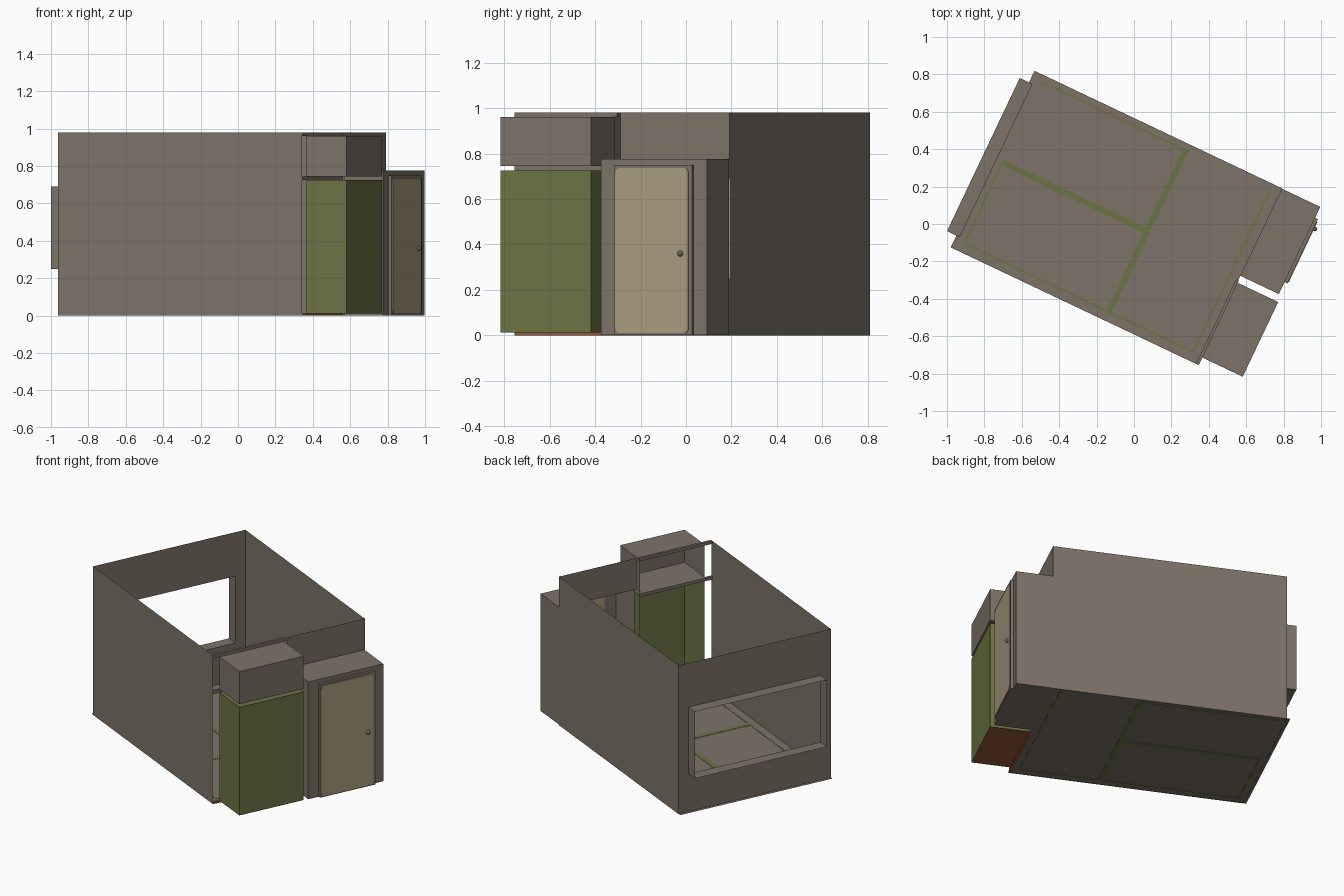
import bpy, bmesh, math
from mathutils import Vector

if "Cube" in bpy.data.objects:
    bpy.data.objects.remove(bpy.data.objects["Cube"])

# Room axes: u runs from window wall to door wall, v from front wall to back wall
ANG = math.radians(25.4)
U = Vector((math.cos(ANG), -math.sin(ANG), 0))
V = Vector((math.sin(ANG), math.cos(ANG), 0))
ORIGIN = Vector((-0.98, -0.125, 0))


def world(p):
    return ORIGIN + U * p[0] + V * p[1] + Vector((0, 0, p[2]))


def material(name, r, g, b):
    lin = [((c / 255 + 0.055) / 1.055) ** 2.4 for c in (r, g, b)]
    m = bpy.data.materials.new(name)
    m.diffuse_color = (*lin, 1)
    m.use_nodes = True
    m.node_tree.nodes["Principled BSDF"].inputs["Base Color"].default_value = m.diffuse_color
    return m


GREY = material("warm_grey", 125, 116, 105)
GREEN = material("olive_green", 108, 117, 69)
CREAM = material("cream_door", 170, 157, 127)
BROWN = material("brown_wood", 150, 90, 58)
METAL = material("knob_grey", 112, 104, 94)


def finish(name, bm, mat):
    for vert in bm.verts:
        vert.co = world(vert.co)
    me = bpy.data.meshes.new(name)
    bm.to_mesh(me)
    bm.free()
    me.materials.append(mat)
    ob = bpy.data.objects.new(name, me)
    bpy.context.collection.objects.link(ob)
    return ob


def box(name, u, v, z, mat, skip="", round_u=0):
    """Box in room axes; skip lists open sides, e.g. '-u +z'."""
    bm = bmesh.new()
    c = {(i, j, k): bm.verts.new((u[i], v[j], z[k]))
         for i in (0, 1) for j in (0, 1) for k in (0, 1)}
    sides = {"-u": "000 001 011 010", "+u": "100 110 111 101",
             "-v": "000 100 101 001", "+v": "010 011 111 110",
             "-z": "000 010 110 100", "+z": "001 101 111 011"}
    for key, ids in sides.items():
        if key not in skip.split():
            bm.faces.new([c[tuple(map(int, s))] for s in ids.split()])
    if round_u:
        edges = [e for e in bm.edges
                 if abs(e.verts[0].co.x - e.verts[1].co.x) > 1e-5]
        bmesh.ops.bevel(bm, geom=edges, offset=round_u, segments=4,
                        profile=0.5, affect='EDGES')
    return finish(name, bm, mat)


def panels(name, quads, mat):
    """Single-sided sheets made of quads in room axes."""
    bm = bmesh.new()
    for q in quads:
        bm.faces.new([bm.verts.new(p) for p in q])
    bmesh.ops.remove_doubles(bm, verts=bm.verts, dist=1e-5)
    return finish(name, bm, mat)


def u_rect(u, v0, v1, z0, z1):
    return [(u, v0, z0), (u, v1, z0), (u, v1, z1), (u, v0, z1)]


L, D, H, W = 1.464, 1.045, 0.98, 0.02     # room length, depth, height, window wall

# Floor and long walls
F = 0.002
panels("floor", [[(0, 0, F), (L, 0, F), (L, D, F), (0, D, F)]], GREY)
panels("front_wall", [[(W, 0, 0), (L, 0, 0), (L, 0, H), (W, 0, H)]], GREY)
panels("back_wall", [[(L, D, 0), (W, D, 0), (W, D, H), (L, D, H)]], GREY)

# Window wall with its opening and projecting reveal
wv0, wv1, wz0, wz1 = 0.07, 0.976, 0.25, 0.69
panels("window_wall", [q[::-1] for q in (
    u_rect(W, 0, D, 0, wz0), u_rect(W, 0, D, wz1, H),
    u_rect(W, 0, wv0, wz0, wz1), u_rect(W, wv1, D, wz0, wz1))], GREY)
box("window_reveal", (-0.055, W), (wv0, wv1), (wz0, wz1), GREY, "-u +u")

# Wall above the entrance
panels("entrance_lintel", [u_rect(L, 0.515, D, 0.775, H)], GREY)

# Mat borders: (u range, v range)
borders = [
    ((0.055, 0.913), (0.512, 0.544)),
    ((0.897, 0.929), (0.050, 1.015)),
    ((0.055, 0.897), (1.003, 1.012)),
    ((0.052, 0.061), (0.046, 0.528)),
    ((0.055, 1.412), (0.046, 0.056)),
    ((1.407, 1.416), (0.050, 1.015)),
]
for u, v in borders:
    box("mat_border", u, v, (0, 0.004), GREEN)

# Closet bay, open to the room
cu, cv = (L + 0.004, 1.707), (0.045, 0.487)
box("closet_lower", cu, cv, (0.012, 0.725), GREEN, "-u -z")
panels("closet_base", [[(cu[0], cv[0], 0.012), (cu[0], cv[1], 0.012),
                        (cu[1], cv[1], 0.012), (cu[1], cv[0], 0.012)]], BROWN)
box("closet_upper", cu, cv, (0.745, 0.96), GREY, "-u")
bpy.data.objects["closet_upper"].data.update()
for name, z, mat in (("closet_sill", (0, 0.012), BROWN),
                     ("closet_middle_rail", (0.725, 0.745), GREY),
                     ("closet_top_rail", (0.96, H), GREY)):
    box(name, (L - 0.012, L + 0.004), (0, 0.5), z, mat)

# Entrance bay, open to the room
box("entrance_bay", (L, 1.692), (0.527, 1.043), (0.002, 0.775), GREY, "-u")
box("door_frame", (1.690, 1.709), (0.598, 0.978), (0.002, 0.75), GREY)
box("door_panel", (1.685, 1.713), (0.607, 0.962), (0.01, 0.737), CREAM,
    round_u=0.022)

# Door knob
bm = bmesh.new()
bmesh.ops.create_uvsphere(bm, u_segments=16, v_segments=8, radius=0.013)
bmesh.ops.translate(bm, verts=bm.verts, vec=(1.716, 0.925, 0.36))
knob = finish("door_knob", bm, METAL)
for p in knob.data.polygons:
    p.use_smooth = True
